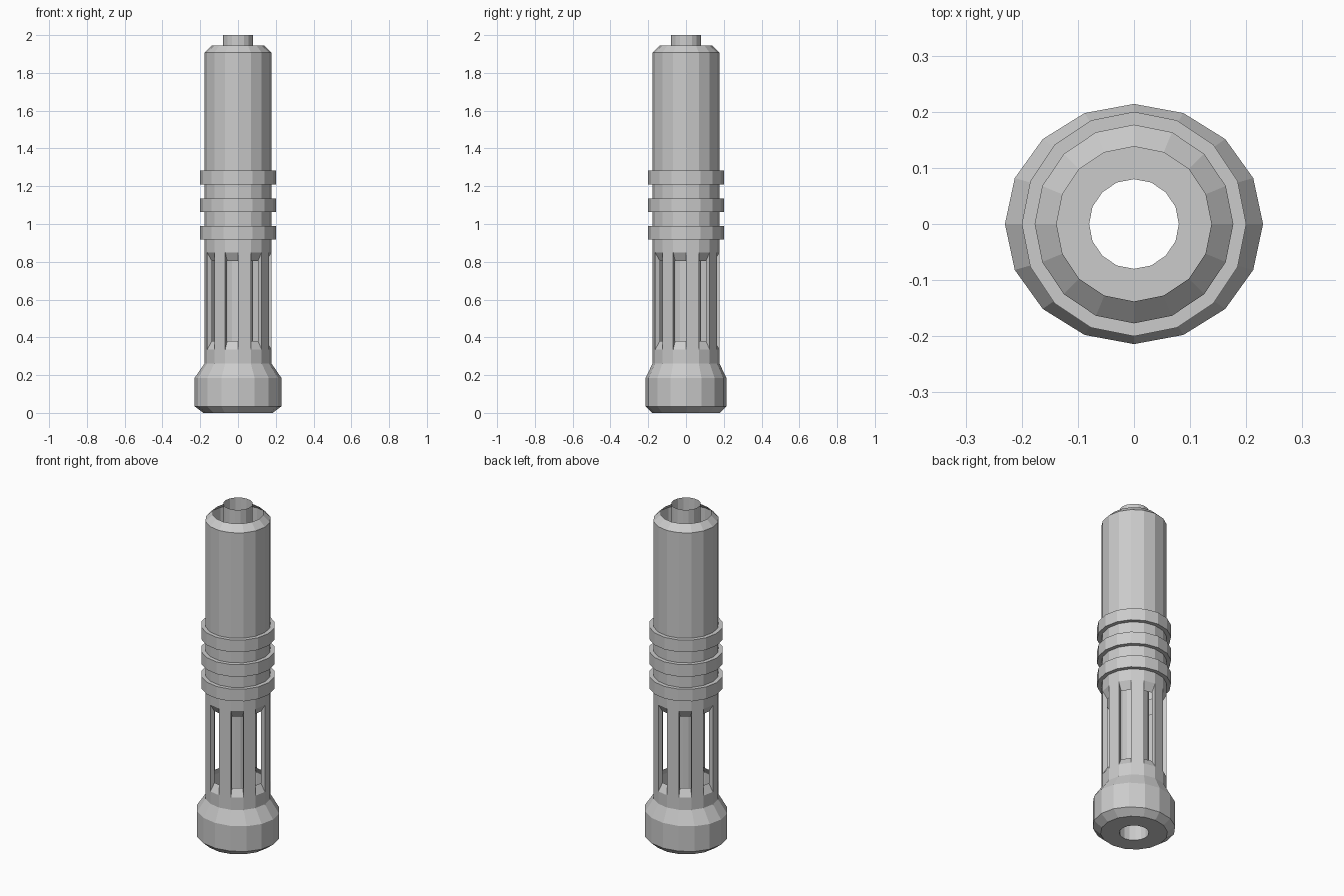
import bpy, bmesh, math

if "Cube" in bpy.data.objects:
    bpy.data.objects.remove(bpy.data.objects["Cube"])

SIDES = 16


def ring(bm, rx, ry, z):
    return [bm.verts.new((rx * math.cos(2 * math.pi * i / SIDES),
                          ry * math.sin(2 * math.pi * i / SIDES), z))
            for i in range(SIDES)]


def bridge(bm, low, high, keep=lambda i: True):
    for i in range(SIDES):
        j = (i + 1) % SIDES
        if keep(i):
            bm.faces.new((low[i], low[j], high[j], high[i]))


def finish(bm, name):
    mesh = bpy.data.meshes.new(name)
    bm.to_mesh(mesh)
    bm.free()
    obj = bpy.data.objects.new(name, mesh)
    bpy.context.collection.objects.link(obj)
    return obj


R = 0.177          # main barrel radius
RIB = 0.20         # grip rib radius
SLOT_LOW, SLOT_HIGH = 0.335, 0.85

# Profile of the outer shell: slightly oval foot, then round barrel
profile = [(0.08, 0.08, 0), (0.183, 0.178, 0), (0.23, 0.214, 0.035),
           (0.23, 0.214, 0.185), (R, R, 0.262), (R, R, SLOT_LOW), (R, R, SLOT_HIGH)]
for z in (0.918, 1.064, 1.21):
    profile += [(R, R, z), (RIB, RIB, z), (RIB, RIB, z + 0.072), (R, R, z + 0.072)]
profile += [(R, R, 1.908), (0.138, 0.138, 1.945)]

bm = bmesh.new()
rings = [ring(bm, *p) for p in profile]
SLOT_ROW = 5
for k in range(len(rings) - 1):
    # every other facet of the slot row is left open
    bridge(bm, rings[k], rings[k + 1],
           (lambda i: i % 2 == 0) if k == SLOT_ROW else (lambda i: True))

# Inward slot walls with sloped sills, and the backs of the bars
outer_low, outer_high = rings[SLOT_ROW], rings[SLOT_ROW + 1]
inner_low = ring(bm, 0.15, 0.15, 0.38)
inner_high = ring(bm, 0.15, 0.15, 0.805)
for i in range(SIDES):
    j = (i + 1) % SIDES
    bm.faces.new((outer_low[i], outer_high[i], inner_high[i], inner_low[i])
                 if i % 2 else
                 (outer_low[i], inner_low[i], inner_high[i], outer_high[i]))
    if i % 2:
        bm.faces.new((outer_low[i], outer_low[j], inner_low[j], inner_low[i]))
        bm.faces.new((inner_high[i], inner_high[j], outer_high[j], outer_high[i]))
    else:
        bm.faces.new((inner_low[j], inner_low[i], inner_high[i], inner_high[j]))
finish(bm, "slotted_barrel")

# Open inner tube running the full height
bm = bmesh.new()
bridge(bm, ring(bm, 0.08, 0.08, 0), ring(bm, 0.08, 0.08, 2.0))
finish(bm, "inner_tube")
